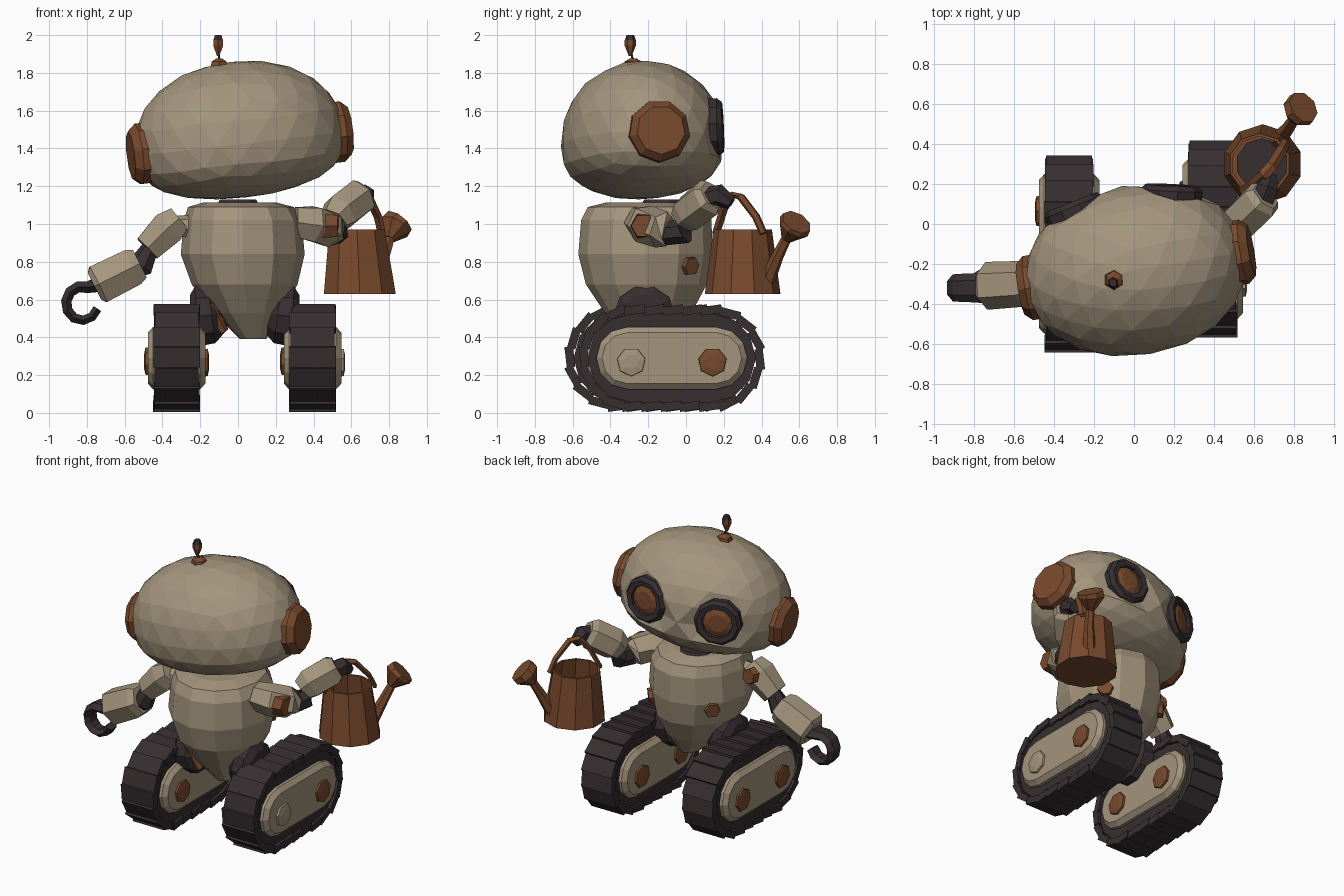
import bpy, bmesh, math, random
from mathutils import Vector, Matrix

if "Cube" in bpy.data.objects:
    bpy.data.objects.remove(bpy.data.objects["Cube"])

random.seed(4)
V = Vector


def material(name, rgb):
    m = bpy.data.materials.new(name)
    m.diffuse_color = (*rgb, 1)
    m.use_nodes = True
    m.node_tree.nodes["Principled BSDF"].inputs["Base Color"].default_value = m.diffuse_color
    return m


BEIGE = material("worn beige paint", (0.37, 0.30, 0.205))
RUST = material("rusty brown", (0.19, 0.068, 0.026))
DARK = material("dark rubber", (0.038, 0.028, 0.03))


def finish(name, bm, mat, matrix=None):
    bmesh.ops.recalc_face_normals(bm, faces=bm.faces)
    me = bpy.data.meshes.new(name)
    bm.to_mesh(me)
    bm.free()
    me.materials.append(mat)
    ob = bpy.data.objects.new(name, me)
    bpy.context.collection.objects.link(ob)
    if matrix:
        ob.matrix_world = matrix
    return ob


def loft(name, rings, mat, matrix=None):
    """Skin a stack of equal point rings and cap both ends."""
    bm = bmesh.new()
    vs = [[bm.verts.new(p) for p in r] for r in rings]
    n = len(vs[0])
    for a, b in zip(vs, vs[1:]):
        for i in range(n):
            bm.faces.new((a[i], a[(i + 1) % n], b[(i + 1) % n], b[i]))
    bm.faces.new(vs[0][::-1])
    bm.faces.new(vs[-1])
    return finish(name, bm, mat, matrix)


def sweep(name, path, mat, n=8, matrix=None, up=None, flat=1.0):
    """Sweep a ring along (point, radius) pairs; flat stretches it along up."""
    pts = [V(p) for p, r in path]
    rings = []
    for i, (p, r) in enumerate(path):
        t = (pts[min(i + 1, len(pts) - 1)] - pts[max(i - 1, 0)]).normalized()
        u = V(up) if up else (V((0, 1, 0)) if abs(t.y) < 0.8 else V((0, 0, 1)))
        side = t.cross(u).normalized()
        u = side.cross(t)
        ang = [2 * math.pi * (k + 0.5) / n for k in range(n)]
        rings.append([pts[i] + side * math.cos(a) * r + u * math.sin(a) * r * flat for a in ang])
    return loft(name, rings, mat, matrix)


# ---- head: faceted egg, turned and tipped, with a flattened underside
HEAD = (Matrix.Translation((0.01, -0.23, 1.43)) @ Matrix.Rotation(math.radians(9.6), 4, 'Z')
        @ Matrix.Rotation(math.radians(-6.6), 4, 'Y'))
EYES = [(nm, V((s * 0.245, 0.335, 0.055)), V((s * 0.22, 1, 0.02)).normalized())
        for s, nm in ((1, "right"), (-1, "left"))]


def head_point(u):
    u = V(u).normalized()
    x = math.copysign(0.56 * abs(u.x) ** 0.92, u.x)
    z = 0.43 * u.z ** 0.93 if u.z > 0 else -0.29 * abs(u.z) ** 0.75
    return V((x, 0.425 * u.y, z))


bm = bmesh.new()
bmesh.ops.create_icosphere(bm, subdivisions=3, radius=1)
for v in bm.verts:
    v.co = head_point(v.co) * random.uniform(1.0, 1.01)
    for nm, c, d in EYES:  # flatten a seat for each eye
        h = (v.co - c).dot(d)
        if h > 0 and (v.co - c - d * h).length < 0.145:
            v.co -= d * h
finish("head", bm, BEIGE, HEAD)

# ears
for s, nm in ((1, "right"), (-1, "left")):
    sweep(nm + "_ear", [((s * 0.46, 0, 0), 0.165), ((s * 0.55, 0, 0), 0.165),
                        ((s * 0.59, 0, 0), 0.13)], RUST, 9, HEAD)

# eyes: dark ring around a rusty lens
for nm, c, d in EYES:
    prof = ((-0.08, 0.155), (0.03, 0.155), (0.055, 0.135), (0.05, 0.10), (0.01, 0.095))
    rings = []
    side = d.cross(V((0, 0, 1))).normalized()
    up = side.cross(d)
    for h, r in prof:
        rings.append([c + d * h + (side * math.cos(a) + up * math.sin(a)) * r
                      for a in [2 * math.pi * k / 10 for k in range(10)]])
    loft(nm + "_eye_ring", rings, DARK, HEAD)
    sweep(nm + "_eye_lens", [(c, 0.103), (c + d * 0.03, 0.10), (c + d * 0.045, 0.06)],
          RUST, 10, HEAD, up=(0, 0, 1))

# antenna with a flared tip
sweep("antenna_base", [((-0.10, -0.28, 1.82), 0.055), ((-0.10, -0.28, 1.86), 0.045),
                       ((-0.10, -0.28, 1.875), 0.02)], RUST, 6)
sweep("antenna_stalk", [((-0.10, -0.28, 1.86), 0.006), ((-0.105, -0.295, 1.93), 0.006)], DARK, 5)
sweep("antenna_tip", [((-0.105, -0.295, 1.89), 0.008), ((-0.105, -0.295, 1.945), 0.03),
                      ((-0.105, -0.295, 1.975), 0.03)], RUST, 6)
sweep("antenna_cap", [((-0.105, -0.295, 1.97), 0.03), ((-0.105, -0.295, 2.0), 0.02)], DARK, 6)

# ---- torso: tapering barrel (z, centre x, centre y, radius x, radius y)
rings = []
for z, cx, cy, rx, ry in ((0.39, 0.08, -0.2, 0.07, 0.12), (0.53, 0.05, -0.2, 0.18, 0.23),
                          (0.68, 0.035, -0.21, 0.28, 0.32), (0.84, 0.025, -0.215, 0.328, 0.355),
                          (1.02, 0.025, -0.21, 0.312, 0.345), (1.09, 0.015, -0.21, 0.28, 0.31),
                          (1.115, 0.01, -0.21, 0.19, 0.21)):
    ring = []
    for k in range(12):
        a = 2 * math.pi * k / 12
        ring.append((cx + rx * math.cos(a), cy + ry * math.sin(a), z))
    rings.append(ring)
loft("torso", rings, BEIGE)
sweep("neck_collar", [((0.0, -0.12, 1.10), 0.12), ((0.0, -0.12, 1.13), 0.10)], DARK, 10)
for k, (x, y, z, dx) in enumerate(((0.24, 0.01, 0.78, 1), (-0.195, 0.0, 0.8, -1))):
    d = V((dx * 0.75, 0.65, -0.1)).normalized()
    c = V((x, y, z))
    sweep("torso_rust_knob_%d" % k, [(c - d * 0.05, 0.055), (c + d * 0.035, 0.05)], RUST, 6)


# ---- crawler tracks
def stadium(x, cy, r, half, n=7):
    out = []
    for s in (1, -1):
        for k in range(n):
            a = math.pi * k / (n - 1) - math.pi / 2
            out.append((x, cy + s * (half + r * math.cos(a)), 0.29 + s * r * math.sin(a)))
    return out


def on_track(d, r, half):
    """Point and heading at distance d along the loop, in the y-z plane."""
    st, arc = 2 * half, math.pi * r
    d %= 2 * (st + arc)
    s = 1
    if d >= st + arc:
        d, s = d - st - arc, -1
    if d < st:
        return s * (-half + d), -s * r, (0 if s > 0 else math.pi)
    a = (d - st) / r
    return s * (half + r * math.sin(a)), -s * r * math.cos(a), a + (0 if s > 0 else math.pi)


HALF = 0.21
for nm, cx, cy in (("right", 0.395, -0.075), ("left", -0.325, -0.15)):
    sgn = 1 if cx > 0 else -1
    # tread shoes, each tipped a little so the edges step
    bm = bmesh.new()
    N, R = 24, 0.255
    total = 2 * (2 * HALF + math.pi * R)
    for k in range(N):
        y, z, a = on_track(total * k / N, R, HALF)
        w = 0.24 * random.uniform(0.96, 1.04)
        mtx = (Matrix.Translation((cx, cy + y, 0.29 + z)) @ Matrix.Rotation(a + 0.14, 4, 'X')
               @ Matrix.Diagonal((w, total / N * 1.08, 0.045, 1)))
        bmesh.ops.create_cube(bm, size=1, matrix=mtx)
    finish(nm + "_track_shoes", bm, DARK)
    loft(nm + "_track_core", [stadium(cx - 0.105, cy, 0.235, HALF),
                              stadium(cx + 0.105, cy, 0.235, HALF)], DARK)
    loft(nm + "_track_cover", [stadium(cx + w, cy, r, 0.235) for w, r in
                               ((-0.152, 0.135), (-0.125, 0.165), (0.125, 0.165), (0.152, 0.135))], BEIGE)
    # wheel hubs on both faces
    for face in (1, -1):
        for dy in (0.215, -0.215):
            plain = cx > 0 and face > 0 and dy < 0
            sweep("%s_hub" % nm, [((cx + face * 0.13, cy + dy, 0.27), 0.08),
                                  ((cx + face * 0.165, cy + dy, 0.27), 0.075),
                                  ((cx + face * 0.172, cy + dy, 0.27), 0.04)],
                  BEIGE if plain else RUST, 7)
    # rounded hip plate between torso and track
    sweep(nm + "_hip", [((cx - sgn * 0.26, -0.22, 0.53), 0.09), ((cx - sgn * 0.185, -0.22, 0.52), 0.16),
                        ((cx - sgn * 0.11, -0.22, 0.51), 0.165),
                        ((cx - sgn * 0.07, -0.22, 0.51), 0.12)], DARK, 10)
sweep("left_hip_strut", [((-0.075, -0.31, 0.43), 0.025), ((-0.15, -0.34, 0.58), 0.03)], RUST, 5)

# ---- left arm, hanging outwards with an open claw
sweep("left_shoulder", [((-0.24, -0.27, 0.99), 0.06), ((-0.36, -0.27, 0.98), 0.06)], BEIGE, 7)
sweep("left_shoulder_cap", [((-0.37, -0.24, 0.99), 0.06), ((-0.36, -0.165, 1.0), 0.05)], RUST, 6)
sweep("left_upper_arm", [((-0.31, -0.28, 1.03), 0.08), ((-0.37, -0.28, 0.98), 0.105),
                         ((-0.48, -0.29, 0.87), 0.085)], BEIGE, 6)
sweep("left_elbow", [((-0.46, -0.29, 0.88), 0.045), ((-0.51, -0.30, 0.78), 0.07),
                     ((-0.56, -0.30, 0.76), 0.06)], DARK, 7)
sweep("left_forearm", [((-0.52, -0.30, 0.79), 0.095), ((-0.56, -0.30, 0.77), 0.115),
                       ((-0.74, -0.31, 0.68), 0.12), ((-0.76, -0.31, 0.67), 0.09)], BEIGE, 6)
claw = [((-0.74, -0.31, 0.68), 0.045)]
for k in range(9):
    a = math.radians(70 + 34 * k)
    claw.append(((-0.825 + 0.085 * math.cos(a), -0.32, 0.58 + 0.09 * math.sin(a)), 0.035 - 0.001 * k))
sweep("left_claw", claw, DARK, 6, up=(0, 1, 0), flat=2.1)

# ---- right arm, raised and holding the can
sweep("right_upper_arm", [((0.30, -0.24, 1.01), 0.09), ((0.40, -0.22, 1.0), 0.105),
                          ((0.48, -0.13, 0.97), 0.10), ((0.50, -0.09, 0.96), 0.08)], BEIGE, 6)
sweep("right_shoulder_cap", [((0.41, -0.22, 0.99), 0.08), ((0.53, -0.225, 0.99), 0.065)], RUST, 6)
sweep("right_elbow", [((0.49, -0.11, 0.95), 0.065), ((0.52, -0.01, 0.96), 0.07),
                      ((0.54, 0.03, 1.03), 0.05)], DARK, 7)
sweep("right_forearm", [((0.51, -0.01, 1.02), 0.08), ((0.54, 0.02, 1.06), 0.105),
                        ((0.64, 0.12, 1.14), 0.105), ((0.66, 0.14, 1.155), 0.08)], BEIGE, 6)
sweep("right_hand", [((0.64, 0.11, 1.13), 0.065), ((0.67, 0.18, 1.15), 0.06),
                     ((0.685, 0.24, 1.11), 0.035)], DARK, 6)

# ---- watering can
rings = []
for z, r, cx in ((0.63, 0.20, 0.645), (0.97, 0.155, 0.63), (0.97, 0.14, 0.63), (0.68, 0.175, 0.643)):
    rings.append([(cx + r * math.cos(math.pi * (k + 0.5) / 5), 0.30 + r * math.sin(math.pi * (k + 0.5) / 5), z)
                  for k in range(10)])
loft("can_body", rings, RUST)
sweep("can_dark_inside", [((0.64, 0.30, 0.67), 0.13), ((0.64, 0.30, 0.70), 0.13)], DARK, 10)
sweep("can_handle", [((0.545, 0.16, 0.95), 0.016), ((0.60, 0.20, 1.08), 0.017), ((0.65, 0.245, 1.155), 0.018),
                     ((0.69, 0.29, 1.145), 0.018), ((0.74, 0.37, 1.04), 0.017),
                     ((0.76, 0.41, 0.95), 0.016)], RUST, 5, up=(0.7, -0.7, 0), flat=1.7)
sweep("can_spout", [((0.72, 0.42, 0.68), 0.045), ((0.775, 0.485, 0.83), 0.032),
                    ((0.81, 0.54, 0.94), 0.026)], RUST, 6)
sweep("can_rose", [((0.80, 0.53, 0.92), 0.03), ((0.83, 0.57, 0.985), 0.09),
                   ((0.85, 0.585, 1.01), 0.085)], RUST, 8)
